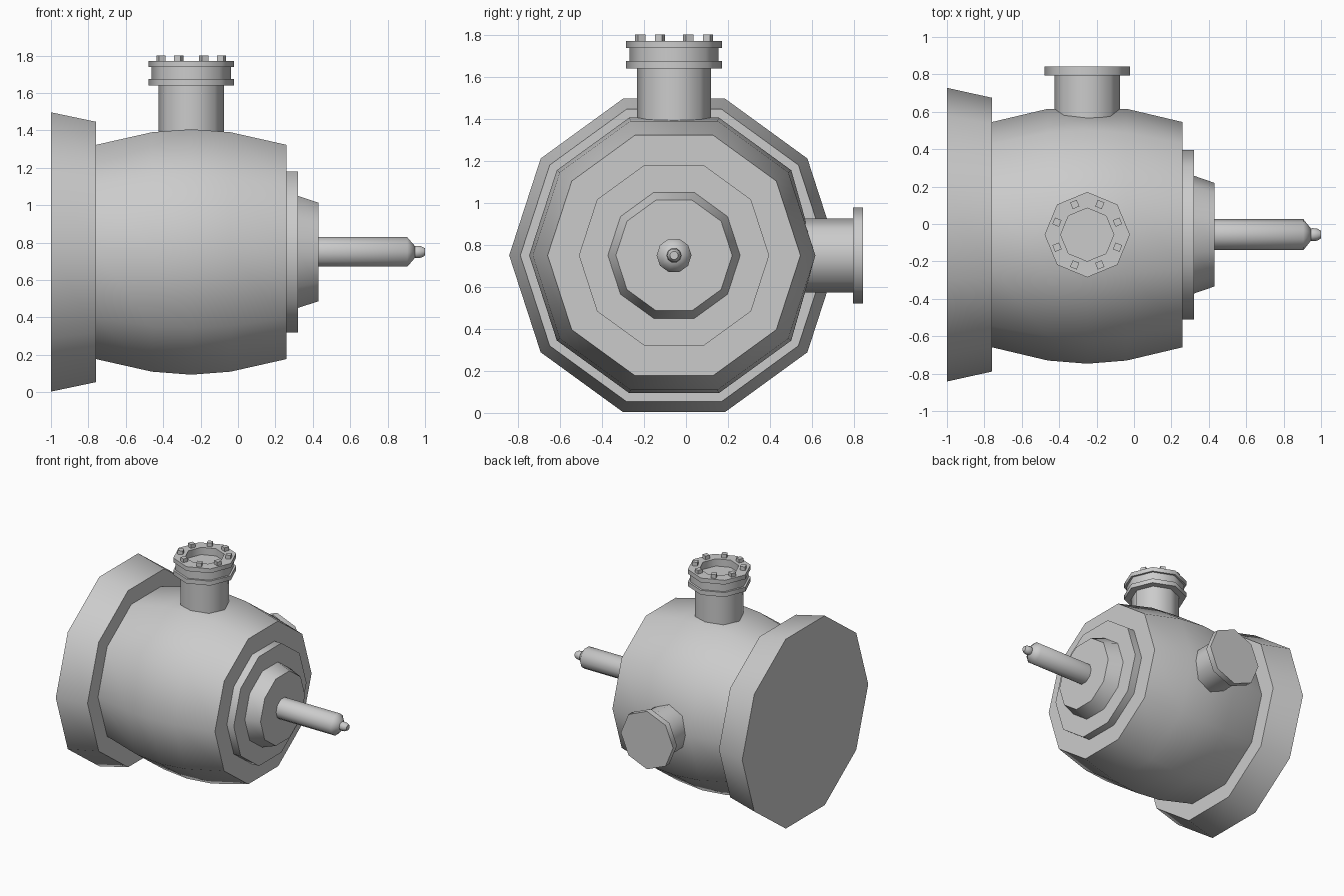
import bpy, bmesh, math
from mathutils import Matrix, Vector

cube = bpy.data.objects.get("Cube")
if cube:
    bpy.data.objects.remove(cube, do_unlink=True)

steel = bpy.data.materials.new("plain_grey_metal")
steel.use_nodes = True
GREY = (0.6, 0.6, 0.6, 1)
steel.diffuse_color = GREY
steel.node_tree.nodes["Principled BSDF"].inputs["Base Color"].default_value = GREY

CENTRE_Y, CENTRE_Z, PORT_X = -0.057, 0.75, -0.25


def finish(name, bm, angle=50):
    bmesh.ops.recalc_face_normals(bm, faces=bm.faces)
    mesh = bpy.data.meshes.new(name)
    bm.to_mesh(mesh)
    bm.free()
    mesh.materials.append(steel)
    obj = bpy.data.objects.new(name, mesh)
    bpy.context.collection.objects.link(obj)
    bpy.ops.object.select_all(action="DESELECT")
    obj.select_set(True)
    bpy.context.view_layer.objects.active = obj
    bpy.ops.object.shade_smooth_by_angle(angle=math.radians(angle))
    return obj


def lathe(name, profile, sides, axis, origin, limit_y=None):
    """Revolve (distance, radius) pairs about a world axis, capping both ends."""
    frames = {"x": ((1, 0, 0), (0, 1, 0), (0, 0, 1)),
              "y": ((0, 1, 0), (1, 0, 0), (0, 0, 1)),
              "z": ((0, 0, 1), (1, 0, 0), (0, 1, 0))}
    along, u, v = (Vector(d) for d in frames[axis])
    bm = bmesh.new()
    rings = []
    for dist, radius in profile:
        ring = []
        for i in range(sides):
            a = math.tau * i / sides
            p = Vector(origin) + along * dist + (u * math.cos(a) + v * math.sin(a)) * radius
            if limit_y is not None:
                p.y = min(p.y, limit_y)
            ring.append(bm.verts.new(p))
        rings.append(ring)
    for a, b in zip(rings, rings[1:]):
        for i in range(sides):
            j = (i + 1) % sides
            bm.faces.new((a[i], a[j], b[j], b[i]))
    bm.faces.new(rings[0])
    bm.faces.new(rings[-1])
    return finish(name, bm)


# Main housing and the stack along its axis
axis_origin = (0, CENTRE_Y, CENTRE_Z)
lathe("rear_flange", [(-1, 0.785), (-0.76, 0.732)], 10, "x", axis_origin)
lathe("housing", [(-0.76, 0.602), (-0.46, 0.673), (-0.25, 0.69),
                  (-0.04, 0.673), (0.26, 0.602)], 10, "x", axis_origin, limit_y=0.617)
lathe("front_disc", [(0.26, 0.453), (0.32, 0.453)], 10, "x", axis_origin)
lathe("bearing_boss", [(0.32, 0.315), (0.43, 0.277)], 10, "x", axis_origin)
lathe("drive_shaft", [(0.43, 0.083), (0.905, 0.083), (0.945, 0.034)], 10, "x", axis_origin)
lathe("shaft_tip", [(0.94, 0.03), (0.955, 0.035), (0.98, 0.032), (1, 0.02)],
      10, "x", axis_origin)

# Top port with an open recess
top_origin = (PORT_X, CENTRE_Y, 0)
lathe("top_pipe", [(1.35, 0.176), (1.645, 0.176)], 8, "z", top_origin)
lathe("top_flange", [(1.64, 0.228), (1.675, 0.228), (1.675, 0.212), (1.738, 0.212),
                     (1.738, 0.228), (1.772, 0.228), (1.772, 0.142), (1.715, 0.142)],
      8, "z", top_origin)

# Ring of square bolts
bm = bmesh.new()
for i in range(8):
    turn = Matrix.Rotation(math.tau * (i + 0.5) / 8, 4, "Z")
    place = Matrix.Translation((PORT_X, CENTRE_Y, 1.782)) @ turn @ Matrix.Translation((0.175, 0, 0))
    bmesh.ops.create_cube(bm, size=0.038, matrix=place)
finish("flange_bolts", bm, 30)

# Back port with a closed cap
back_origin = (PORT_X, 0, CENTRE_Z)
lathe("back_pipe", [(0.56, 0.176), (0.8, 0.176)], 8, "y", back_origin)
lathe("back_cap", [(0.795, 0.228), (0.843, 0.228)], 8, "y", back_origin)
